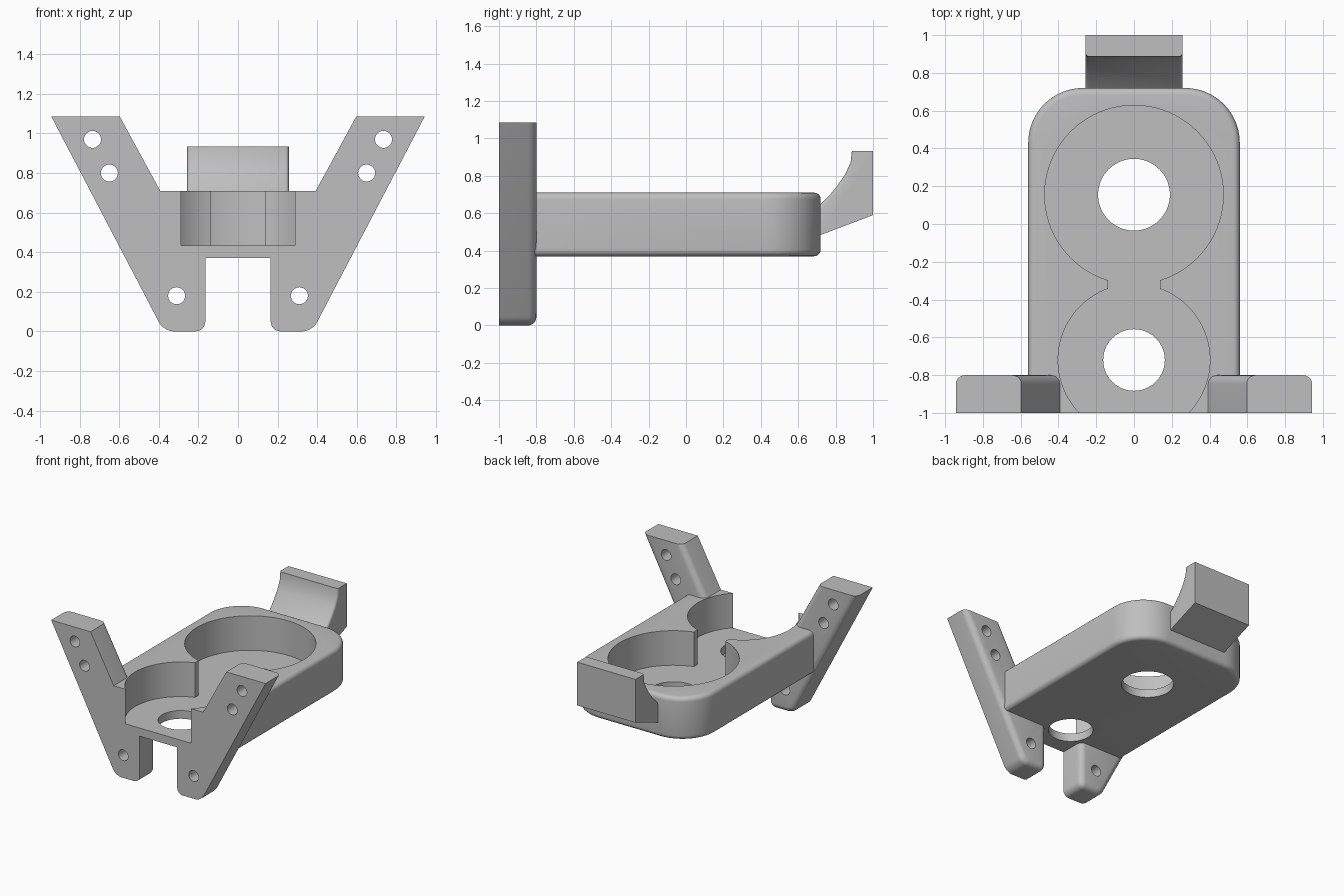
import bpy
import bmesh

if "Cube" in bpy.data.objects:
    bpy.data.objects.remove(bpy.data.objects["Cube"], do_unlink=True)

# Material
grey = bpy.data.materials.new("plain grey")
grey.use_nodes = True
COLOUR = (0.52, 0.52, 0.52, 1)
grey.diffuse_color = COLOUR
grey.node_tree.nodes["Principled BSDF"].inputs["Base Color"].default_value = COLOUR


def prism(name, profile, place, low, high, bevels=()):
    """Extrude a 2D profile from low to high, then round the edges chosen by each rule."""
    bm = bmesh.new()
    rings = [[bm.verts.new(place(a, b, d)) for a, b in profile] for d in (low, high)]
    bm.faces.new(rings[0])
    bm.faces.new(rings[1])
    n = len(profile)
    for i in range(n):
        j = (i + 1) % n
        bm.faces.new((rings[0][i], rings[0][j], rings[1][j], rings[1][i]))
    bmesh.ops.recalc_face_normals(bm, faces=bm.faces)
    for rule, radius, segments in bevels:
        edges = [e for e in bm.edges if rule(e.verts[0].co, e.verts[1].co)]
        bmesh.ops.bevel(bm, geom=edges, offset=radius, segments=segments,
                        profile=0.5, affect='EDGES', clamp_overlap=False)
    bmesh.ops.recalc_face_normals(bm, faces=bm.faces)
    mesh = bpy.data.meshes.new(name)
    bm.to_mesh(mesh)
    bm.free()
    mesh.materials.append(grey)
    obj = bpy.data.objects.new(name, mesh)
    bpy.context.collection.objects.link(obj)
    return obj


def cylinder(name, x, y, z, radius, depth, along_y=False, sides=80):
    rotation = (1.5707963, 0, 0) if along_y else (0, 0, 0)
    bpy.ops.mesh.primitive_cylinder_add(vertices=sides, radius=radius, depth=depth,
                                        location=(x, y, z), rotation=rotation)
    obj = bpy.context.object
    obj.name = name
    obj.data.materials.append(grey)
    return obj


def combine(target, part, operation):
    """Apply a boolean and discard the second part."""
    mod = target.modifiers.new(operation, 'BOOLEAN')
    mod.operation = operation
    mod.solver = 'EXACT'
    mod.object = part
    part.hide_render = True
    bpy.context.view_layer.objects.active = target
    bpy.ops.object.modifier_apply(modifier=mod.name)
    bpy.data.objects.remove(part, do_unlink=True)


def close(a, b):
    return abs(a - b) < 1e-4


BOTTOM, TOP, FLOOR = 0.37, 0.71, 0.435
FRONT, BACK, LEG_BACK, LEG_TOP = -1.0, 0.72, -0.8, 1.085

# Tray body: round rear corners, softened rim
tray = prism(
    "tray_body", [(-0.56, FRONT), (0.56, FRONT), (0.56, BACK), (-0.56, BACK)],
    lambda a, b, d: (a, b, d), BOTTOM, TOP,
    [(lambda p, q: not close(p.z, q.z) and p.y > 0, 0.29, 16),
     (lambda p, q: close(p.z, q.z) and not (close(p.y, FRONT) and close(q.y, FRONT)), 0.035, 5)])

# Splayed mounting legs on both sides
leg_profile = [(0.165, 0), (0.375, 0), (0.943, LEG_TOP), (0.597, LEG_TOP),
               (0.393, TOP), (0.393, 0.42), (0.165, 0.42)]
for side, label in ((1, "left_leg"), (-1, "right_leg")):
    leg = prism(
        label, leg_profile, lambda a, b, d: (side * a, d, b), FRONT, LEG_BACK,
        [(lambda p, q: not close(p.y, q.y) and p.z < 0.01, 0.05, 6),
         (lambda p, q: close(p.y, LEG_BACK) and close(q.y, LEG_BACK)
          and not (close(p.z, LEG_TOP) and close(q.z, LEG_TOP)), 0.045, 5)])
    combine(tray, leg, 'UNION')

# Rear hook with a scooped inner face
scoop = [(0.887, 0.934), (0.88, 0.87), (0.85, 0.807), (0.81, 0.748),
         (0.765, 0.693), (0.72, 0.648), (0.67, 0.61)]
hook = prism(
    "rear_hook", [(0.67, 0.465), (1.0, 0.59), (1.0, 0.934)] + scoop,
    lambda a, b, d: (d, a, b), -0.257, 0.257,
    [(lambda p, q: close(p.x, q.x) and max(p.y, q.y) < 0.9
      and min(p.z, q.z) > 0.6, 0.018, 3)])
combine(tray, hook, 'UNION')

# Two round pockets joined by a channel, each with a hole in its floor
depth = 0.6
for y, pocket, hole in ((0.155, 0.473, 0.19), (-0.72, 0.402, 0.163)):
    combine(tray, cylinder("pocket_cutter", 0, y, FLOOR + depth / 2, pocket, depth), 'DIFFERENCE')
    combine(tray, cylinder("hole_cutter", 0, y, 0.4, hole, depth), 'DIFFERENCE')
channel = prism("channel_cutter", [(-0.138, -0.5), (0.138, -0.5), (0.138, -0.2), (-0.138, -0.2)],
                lambda a, b, d: (a, b, d), FLOOR, FLOOR + depth)
combine(tray, channel, 'DIFFERENCE')

# Screw holes through the legs
for side in (1, -1):
    for x, z in ((0.735, 0.97), (0.65, 0.8), (0.31, 0.18)):
        combine(tray, cylinder("screw_cutter", side * x, -0.9, z, 0.043, 0.5, True, 32), 'DIFFERENCE')

tray.name = "mounting_tray"
bpy.ops.object.select_all(action='DESELECT')
tray.select_set(True)
bpy.context.view_layer.objects.active = tray
bpy.ops.object.shade_smooth_by_angle(angle=0.6)
